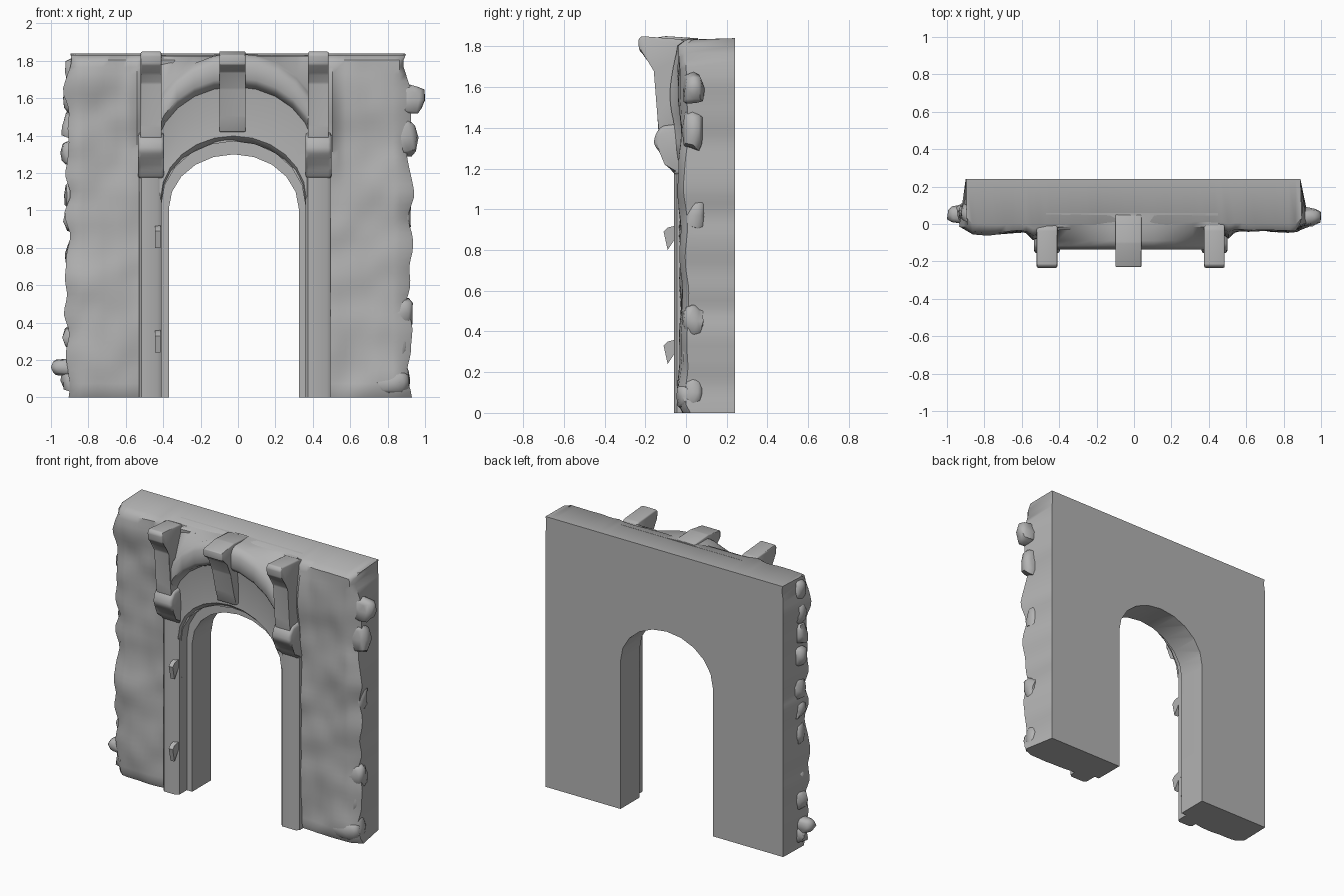
import bpy, bmesh, math, random
from mathutils import Vector, noise

if "Cube" in bpy.data.objects:
    bpy.data.objects.remove(bpy.data.objects["Cube"], do_unlink=True)
random.seed(4)

stone = bpy.data.materials.new("grey stone")
stone.use_nodes = True
stone.diffuse_color = (0.45, 0.45, 0.45, 1)
stone.node_tree.nodes["Principled BSDF"].inputs["Base Color"].default_value = (0.45, 0.45, 0.45, 1)


def smooth(ob, angle):
    bpy.ops.object.select_all(action='DESELECT')
    ob.select_set(True)
    bpy.context.view_layer.objects.active = ob
    bpy.ops.object.shade_smooth_by_angle(angle=math.radians(angle))


def finish(bm, name, angle=45):
    bmesh.ops.recalc_face_normals(bm, faces=bm.faces)
    me = bpy.data.meshes.new(name)
    bm.to_mesh(me)
    bm.free()
    me.materials.append(stone)
    ob = bpy.data.objects.new(name, me)
    bpy.context.collection.objects.link(ob)
    smooth(ob, angle)
    return ob


def prism(name, pts, place, a, b, bevel=0.0):
    """Extrude an outline from a to b; place(p, q, depth) gives the position."""
    bm = bmesh.new()
    rings = [[bm.verts.new(place(p, q, d)) for p, q in pts] for d in (a, b)]
    bm.faces.new(rings[0])
    bm.faces.new(rings[1])
    n = len(pts)
    for i in range(n):
        j = (i + 1) % n
        bm.faces.new((rings[0][i], rings[0][j], rings[1][j], rings[1][i]))
    if bevel:
        bmesh.ops.bevel(bm, geom=bm.edges[:], offset=bevel, segments=2, affect='EDGES', profile=0.5)
    return finish(bm, name)


def along_y(p, q, d):
    return (p, d, q)


def along_x(p, q, d):
    return (d, p, q)


def arch(left, right, spring, top, n=10):
    cx, r = (left + right) / 2, (right - left) / 2
    return [(cx - r * math.cos(math.pi * i / n), spring + (top - spring) * math.sin(math.pi * i / n))
            for i in range(n + 1)]


def bump(x, z, cx, cz, rx, rz):
    return math.exp(-((x - cx) / rx) ** 2 - ((z - cz) / rz) ** 2)


# Rough wall: uneven front sheet extruded to a flat back
W, H, N = 0.9, 1.84, 50
bm = bmesh.new()
bmesh.ops.create_grid(bm, x_segments=N, y_segments=N, size=1)
for v in bm.verts:
    x, z = v.co.x * W, (v.co.y + 1) * H / 2
    y = -0.025 + noise.noise(Vector((x * 4, 3, z * 4))) * 0.018 + noise.noise(Vector((x * 9, 8, z * 7))) * 0.009
    y -= 0.03 * bump(x, z, -0.75, 0.35, 0.16, 0.35) + 0.035 * bump(x, z, -0.76, 1.72, 0.2, 0.14)
    y -= 0.025 * bump(x, z, 0.8, 0.1, 0.1, 0.1) + 0.015 * bump(x, z, 0.7, 1.6, 0.2, 0.25)
    # swelling beside each pilaster
    y -= 0.06 * bump(x, z, -0.53, 1.55, 0.04, 0.3) + 0.04 * bump(x, z, 0.5, 1.55, 0.03, 0.3)
    if abs(x) > W - 0.01:
        x += math.copysign(0.015, x) + noise.noise(Vector((x * 3, 1, z * 7))) * 0.04
        y += 0.03
    if z > H - 0.01:
        y += 0.035
        z -= 0.008
    if z < 0.01:
        y += 0.015
    v.co = (x, y, z)
back = bmesh.ops.extrude_face_region(bm, geom=bm.faces[:], use_keep_orig=True)
for v in back["geom"]:
    if isinstance(v, bmesh.types.BMVert):
        v.co.y = 0.24
        v.co.x = max(-W, min(W - 0.01, v.co.x))
        if v.co.z > H - 0.02:
            v.co.z = H
wall = finish(bm, "wall")


# Doorway cut in two steps, the front one wider
def cut(name, left, right, spring, top, a, b):
    pts = [(left, -0.2)] + arch(left, right, spring, top) + [(right, -0.2)]
    cutter = prism(name, pts, along_y, a, b)
    mod = wall.modifiers.new(name, 'BOOLEAN')
    mod.object, mod.operation, mod.solver = cutter, 'DIFFERENCE', 'EXACT'
    bpy.context.view_layer.objects.active = wall
    bpy.ops.object.modifier_apply(modifier=name)
    bpy.data.objects.remove(cutter, do_unlink=True)


cut("door_cutter", -0.37, 0.325, 1.01, 1.3, -0.5, 0.5)
cut("rebate_cutter", -0.41, 0.36, 1.03, 1.37, -0.5, 0.035)
smooth(wall, 45)

# Door jamb strips
for name, a, b in (("right_jamb", -0.53, -0.41), ("left_jamb", 0.36, 0.495)):
    outline = [(a, 0.06), (a, -0.045), (a + 0.015, -0.06), (b - 0.02, -0.06), (b, -0.045), (b, 0.06)]
    prism(name, outline, lambda p, q, d: (p, q, d), 0.0, 1.26)

# Arch moulding: cove, projecting hood and spandrel lofted between two arches and the wall top
inner = arch(-0.41, 0.36, 1.04, 1.37, 12)
outer = arch(-0.47, 0.45, 1.42, 1.84, 12)
section = [(0, 0.05), (0.0, -0.025), (0.06, -0.055), (0.35, -0.05), (0.62, -0.065),
           (0.66, -0.115), (0.72, -0.135), (0.9, -0.135), (0.97, -0.115)]
bm = bmesh.new()
rows = []
for (ax, az), (bx, bz) in zip(inner, outer):
    pts = [(ax + (bx - ax) * t, y, az + (bz - az) * t) for t, y in section]
    pts += [(bx, -0.09, bz), (bx, -0.015, max(bz, 1.825)), (bx, 0.06, max(bz, 1.835))]
    rows.append([bm.verts.new(p) for p in pts])
for r0, r1 in zip(rows, rows[1:]):
    for i in range(len(r0)):
        j = (i + 1) % len(r0)
        bm.faces.new((r0[i], r0[j], r1[j], r1[i]))
bm.faces.new(rows[0])
bm.faces.new(rows[-1])
finish(bm, "arch_moulding")

# Corbelled pilasters either side of the arch
shaft = [(0.05, 1.3), (-0.13, 1.3), (-0.14, 1.45), (-0.15, 1.68), (-0.18, 1.73),
         (-0.23, 1.78), (-0.235, 1.83), (-0.22, 1.85), (-0.03, 1.835), (0.05, 1.8)]
corbel = [(0.05, 1.16), (-0.06, 1.17), (-0.09, 1.23), (-0.13, 1.28), (-0.16, 1.32),
          (-0.15, 1.37), (-0.12, 1.41), (0.05, 1.43)]
for side, c in (("right", -0.465), ("left", 0.43)):
    prism(side + "_pilaster", shaft, along_x, c - 0.055, c + 0.055, 0.008)
    prism(side + "_corbel", corbel, along_x, c - 0.07, c + 0.07, 0.018)

# Keystone
key = [(0.05, 1.42), (-0.08, 1.42), (-0.1, 1.5), (-0.13, 1.65), (-0.17, 1.74),
       (-0.23, 1.78), (-0.23, 1.83), (-0.1, 1.85), (0.05, 1.84)]
prism("keystone", key, along_x, -0.1, 0.04, 0.006)

# Hinge hooks on the right jamb
for name, z in (("upper_hook", 0.8), ("lower_hook", 0.24)):
    prism(name, [(-0.05, z + 0.06), (-0.09, z), (-0.11, z + 0.09), (-0.09, z + 0.11), (-0.05, z + 0.12)],
          along_x, -0.445, -0.415)


# Broken stones along both edges: angular lumps whose outer tip meets the given reach
def rock(name, side, reach, y, z, rx, ry, rz):
    bm = bmesh.new()
    bmesh.ops.create_icosphere(bm, subdivisions=2, radius=1)
    for v in bm.verts:
        p = Vector([math.copysign(abs(c) ** 0.6, c) for c in v.co])
        k = 1 + 0.3 * noise.noise(v.co * 1.4 + Vector((reach, y, z)) * 20)
        v.co = (p.x * k * rx, p.y * k * ry, p.z * k * rz)
    tip = max(side * v.co.x for v in bm.verts)
    for v in bm.verts:
        v.co = (v.co.x + side * (reach - tip), v.co.y + y, max(0.01, v.co.z + z))
    finish(bm, name, 50)


right_stones = [(0.95, 0.09, 0.06), (1.0, 0.16, 0.045), (0.94, 0.32, 0.07), (0.92, 0.45, 0.08),
                (0.905, 0.62, 0.1), (0.925, 0.77, 0.07), (0.935, 0.94, 0.07), (0.93, 1.08, 0.08),
                (0.95, 1.31, 0.07), (0.945, 1.45, 0.07), (0.935, 1.6, 0.08), (0.925, 1.74, 0.08)]
left_stones = [(0.92, 0.1, 0.08), (0.915, 0.28, 0.1), (0.935, 0.45, 0.08), (0.905, 0.62, 0.1),
               (0.91, 0.8, 0.09), (0.925, 0.97, 0.08), (0.91, 1.15, 0.1), (0.965, 1.39, 0.1), (1.0, 1.59, 0.08)]
for side, s, y, stones in (("right", -1, 0.06, right_stones), ("left", 1, 0.04, left_stones)):
    for i, (reach, z, h) in enumerate(stones):
        rock(f"{side}_edge_stone_{i + 1}", s, reach, y + random.uniform(-0.01, 0.01), z, 0.075, 0.05, h)

# Low boulder at the foot of the left pier
rock("foot_boulder", 1, 0.915, 0.005, 0.08, 0.1, 0.05, 0.065)
